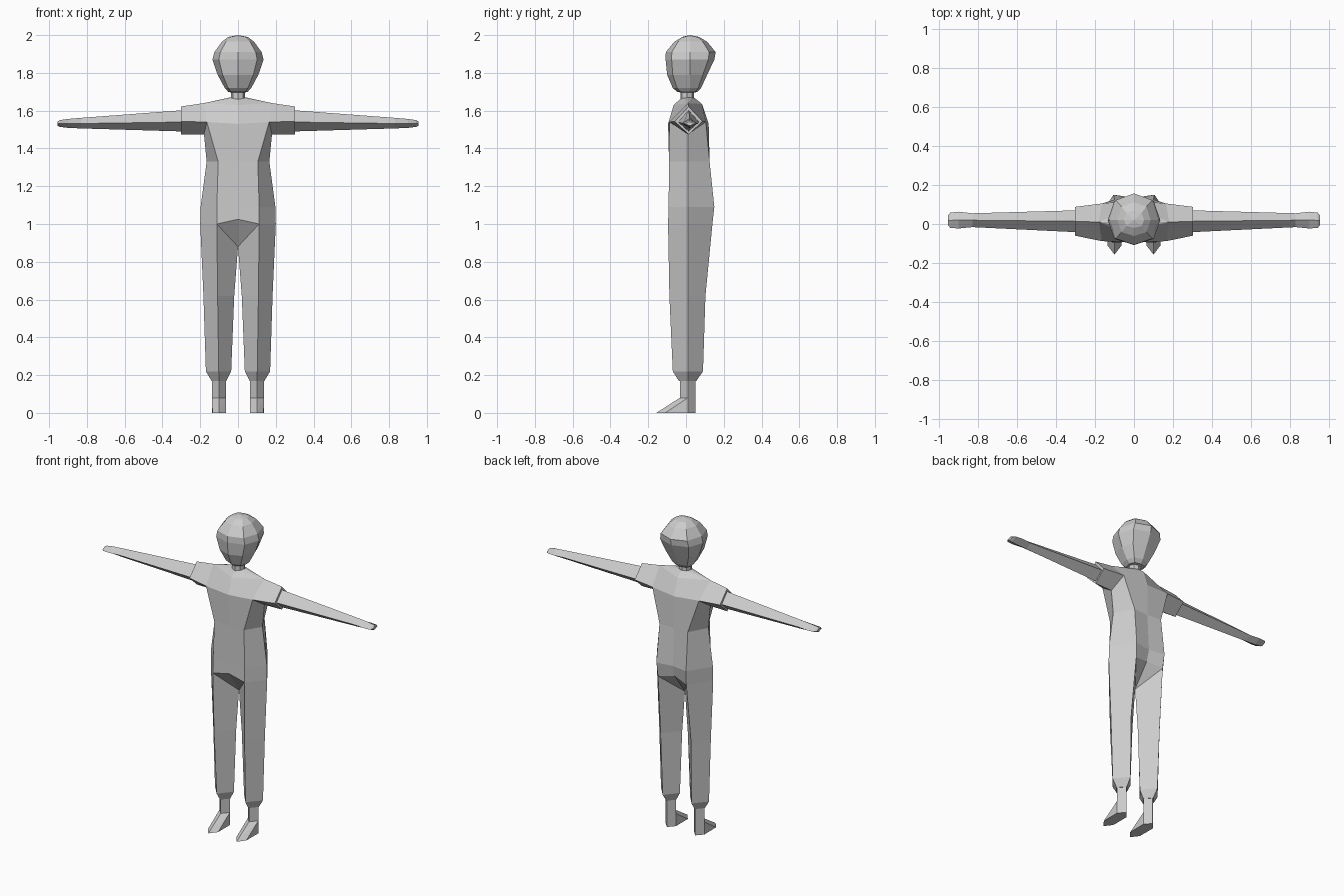
import bpy, bmesh
from math import sin, cos, pi

if "Cube" in bpy.data.objects:
    bpy.data.objects.remove(bpy.data.objects["Cube"])


def finish(name, bm):
    """Turn a right-hand half into a mirrored, flat-shaded object."""
    bmesh.ops.remove_doubles(bm, verts=bm.verts, dist=0.0005)
    me = bpy.data.meshes.new(name)
    bm.to_mesh(me)
    bm.free()
    ob = bpy.data.objects.new(name, me)
    bpy.context.collection.objects.link(ob)
    m = ob.modifiers.new("mirror", 'MIRROR')
    m.use_axis = (True, False, False)
    m.use_clip = True
    return ob


def loft(name, rings, closed=True, cap_start=False, cap_end=False):
    """Skin a list of equally long point rings."""
    bm = bmesh.new()
    rows = [[bm.verts.new(p) for p in r] for r in rings]
    n = len(rows[0])
    for a, b in zip(rows, rows[1:]):
        for i in range(n if closed else n - 1):
            j = (i + 1) % n
            bm.faces.new((a[i], a[j], b[j], b[i]))
    if cap_start:
        bm.faces.new(rows[0][::-1])
    if cap_end:
        bm.faces.new(rows[-1])
    return finish(name, bm)


# Torso: half rings running centre front, front, side, back, centre back
def torso_ring(z, fx, fy, sx, bx, by, cy):
    return [(0, fy, z), (fx, fy, z), (sx, .01, z), (bx, by, z), (0, cy, z)]


crotch = (0, .01, .88)
hip_f, hip_s, hip_b = (.112, -.095, 1.0), (.2, .01, 1.0), (.1, .14, 1.0)
chest_f, armpit, chest_b = (.165, -.088, 1.54), (.18, .01, 1.475), (.165, .105, 1.54)
shoulder = (.18, .01, 1.64)
loft("torso", [
    [crotch, hip_f, hip_s, hip_b, crotch],
    [(0, -.092, 1.025), hip_f, hip_s, hip_b, (0, .115, 1.02)],
    torso_ring(1.09, .112, -.092, .198, .105, .15, .135),
    torso_ring(1.33, .105, -.09, .166, .1, .125, .12),
    [(0, -.095, 1.53), chest_f, armpit, chest_b, (0, .12, 1.53)],
    [(0, -.065, 1.63), shoulder, shoulder, shoulder, (0, .085, 1.635)],
    [(0, -.032, 1.66), (.028, -.02, 1.665), (.042, .008, 1.67), (.028, .034, 1.668), (0, .045, 1.668)],
], closed=False)

# Neck
loft("neck", [
    [(0, -.03, z), (.027, -.02, z), (.038, .006, z), (.027, .032, z), (0, .042, z)]
    for z in (1.65, 1.72)], closed=False)


# Head: half of an eight-sided skull
def head_ring(z, hx, yf, yb):
    cy, pts = .02, []
    for k in range(5):
        a = k * pi / 4
        s, c = sin(a), cos(a)
        g = 1.06 if k % 2 else 1
        ry = cy - yf if c > 0 else yb - cy
        pts.append((hx * s * g if k < 4 else 0, cy - ry * c * g, z))
    return pts


loft("head", [head_ring(*r) for r in (
    (1.695, 0, .02, .02),
    (1.698, .05, -.045, .06),
    (1.72, .07, -.07, .08),
    (1.79, .108, -.1, .112),
    (1.87, .135, -.108, .15),
    (1.91, .125, -.107, .157),
    (1.965, .085, -.062, .112),
    (1.99, .052, -.02, .07),
    (2.0, 0, .02, .02))], closed=False)


# Sleeves and arms: diamond sections along x
def arm_ring(x, zt, zm, zb, yf, yb):
    ym = (yf + yb) / 2
    return [(x, ym, zt), (x, yf, zm), (x, ym, zb), (x, yb, zm)]


loft("sleeve", [
    [shoulder, chest_f, armpit, chest_b],
    arm_ring(.302, 1.622, 1.543, 1.475, -.06, .088)], cap_end=True)
loft("arm", [arm_ring(*r) for r in (
    (.295, 1.602, 1.54, 1.49, -.042, .07),
    (.83, 1.562, 1.532, 1.506, -.016, .055),
    (.90, 1.556, 1.532, 1.509, -.023, .063),
    (.943, 1.55, 1.532, 1.514, -.02, .058),
    (.955, 1.542, 1.531, 1.52, -.006, .045))], cap_end=True)


# Trouser legs: diamond sections going up, ending at the hip and crotch
def leg_ring(z, cx, yf, ox, yb, ix):
    return [(cx, yf, z), (ox, .01, z), (cx, yb, z), (ix, .01, z)]


loft("trouser_leg", [
    leg_ring(.17, .1, -.038, .14, .055, .062),
    leg_ring(.22, .102, -.07, .17, .09, .036),
    leg_ring(.62, .108, -.088, .183, .103, .02),
    [hip_f, hip_s, hip_b, crotch]], cap_start=True)

# Ankle
loft("ankle", [leg_ring(z, .1, -.032, .137, .05, .064) for z in (.08, .18)])

# Foot: wedge wrapped around the ankle, the toe and the heel
bm = bmesh.new()
sole = [(.1, -.157, 0), (.136, -.11, 0), (.137, .01, 0), (.1, .05, 0), (.064, .01, 0), (.064, -.11, 0)]
for p in leg_ring(.08, .1, -.032, .137, .05, .064) + sole:
    bm.verts.new(p)
bmesh.ops.convex_hull(bm, input=bm.verts)
finish("foot", bm)
